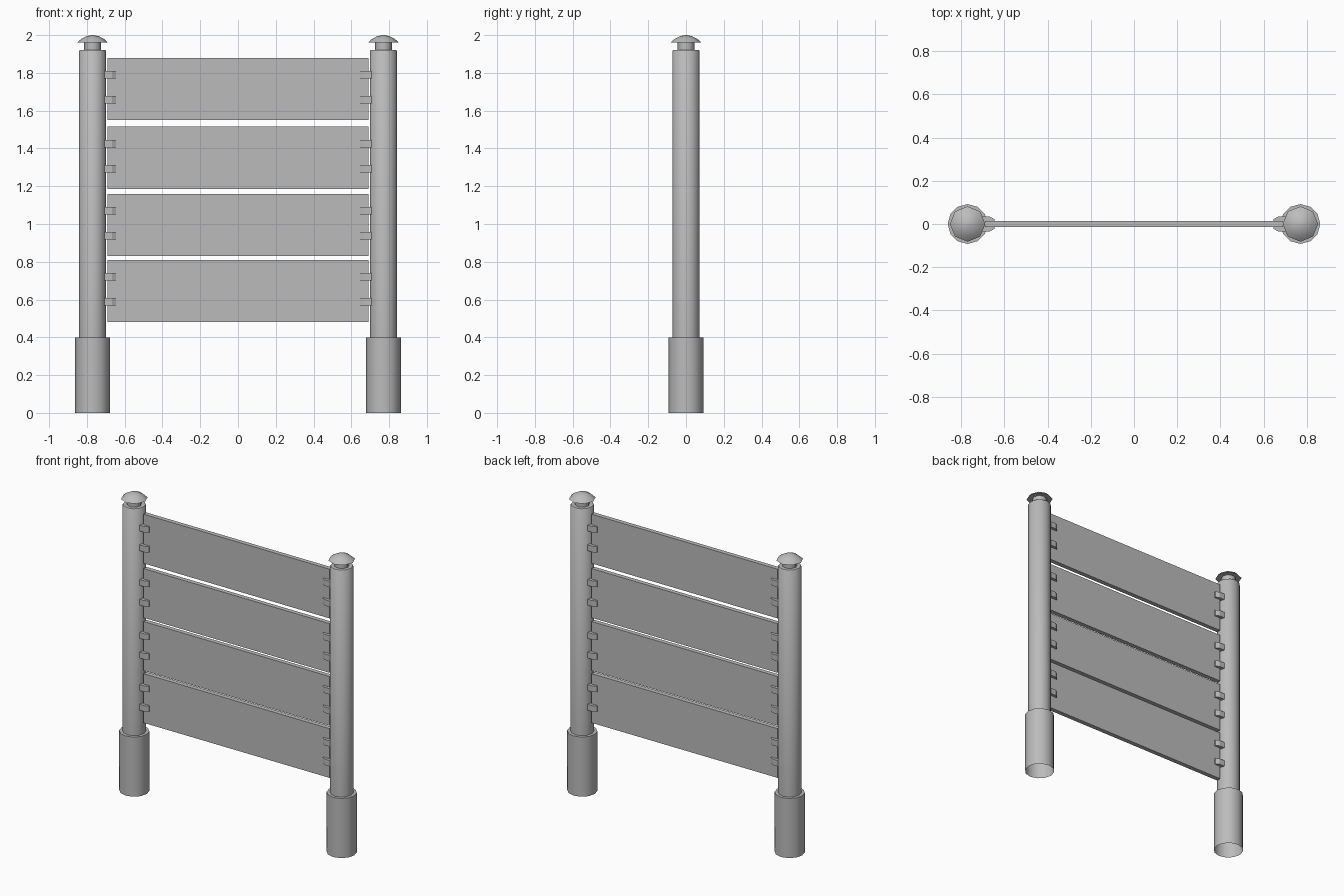
import bpy, bmesh
from math import cos, sin, pi

old = bpy.data.objects.get("Cube")
if old:
    bpy.data.objects.remove(old, do_unlink=True)

grey = bpy.data.materials.new("plain grey")
grey.use_nodes = True
colour = (0.5, 0.5, 0.5, 1)
grey.diffuse_color = colour
grey.node_tree.nodes["Principled BSDF"].inputs["Base Color"].default_value = colour


def finish(name, bm):
    bmesh.ops.recalc_face_normals(bm, faces=bm.faces)
    mesh = bpy.data.meshes.new(name)
    bm.to_mesh(mesh)
    bm.free()
    mesh.materials.append(grey)
    obj = bpy.data.objects.new(name, mesh)
    bpy.context.collection.objects.link(obj)
    return obj


def lathe(name, profile, sides, x, angle=50, close_top=True):
    """Stack rings of (radius, height) around a vertical axis at x."""
    bm = bmesh.new()
    rings = [[bm.verts.new((x + r * cos(2 * pi * i / sides), r * sin(2 * pi * i / sides), z))
              for i in range(sides)] for r, z in profile]
    for low, high in zip(rings, rings[1:]):
        for i in range(sides):
            j = (i + 1) % sides
            bm.faces.new((low[i], low[j], high[j], high[i]))
    if close_top:
        bm.faces.new(rings[-1])
    obj = finish(name, bm)
    bpy.ops.object.select_all(action='DESELECT')
    obj.select_set(True)
    bpy.context.view_layer.objects.active = obj
    bpy.ops.object.shade_smooth_by_angle(angle=angle * pi / 180)
    return obj


def prism(name, outline, low, high):
    """Extrude a plan outline from one height to another."""
    bm = bmesh.new()
    face = bm.faces.new([bm.verts.new((x, y, low)) for x, y in outline])
    top = bmesh.ops.extrude_face_region(bm, geom=[face])["geom"]
    moved = [v for v in top if isinstance(v, bmesh.types.BMVert)]
    bmesh.ops.translate(bm, verts=moved, vec=(0, 0, high - low))
    return finish(name, bm)


# Four flat boards
board_bottoms = (0.48, 0.83, 1.185, 1.55)
for n, z in enumerate(board_bottoms, 1):
    prism(f"board_{n}", [(-.69, -.015), (.69, -.015), (.69, .015), (-.69, .015)], z, z + .33)

for side, s in (("left", 1), ("right", -1)):
    x = s * .77
    # Post with its open-bottomed foot sleeve
    lathe(f"{side}_foot_sleeve", [(.092, 0), (.092, .4), (.07, .4)], 12, x, close_top=False)
    lathe(f"{side}_post", [(.072, .4), (.072, 1.915), (.068, 1.92)], 12, x)
    # Cap on a short neck
    lathe(f"{side}_cap_neck", [(.045, 1.915), (.045, 1.965)], 8, x)
    lathe(f"{side}_cap", [(.045, 1.962), (.082, 1.96), (.06, 1.98), (.033, 1.994), (.008, 2)], 8, x)
    # Tapered clips gripping each board, two per end
    clip = [(.72, .035), (.668, .035), (.645, .022), (.645, -.022), (.668, -.035), (.72, -.035)]
    for n, z in enumerate(board_bottoms, 1):
        for level, dz in (("lower", .108), ("upper", .24)):
            prism(f"{side}_{level}_clip_{n}", [(s * a, b) for a, b in clip],
                  z + dz - .02, z + dz + .02)
